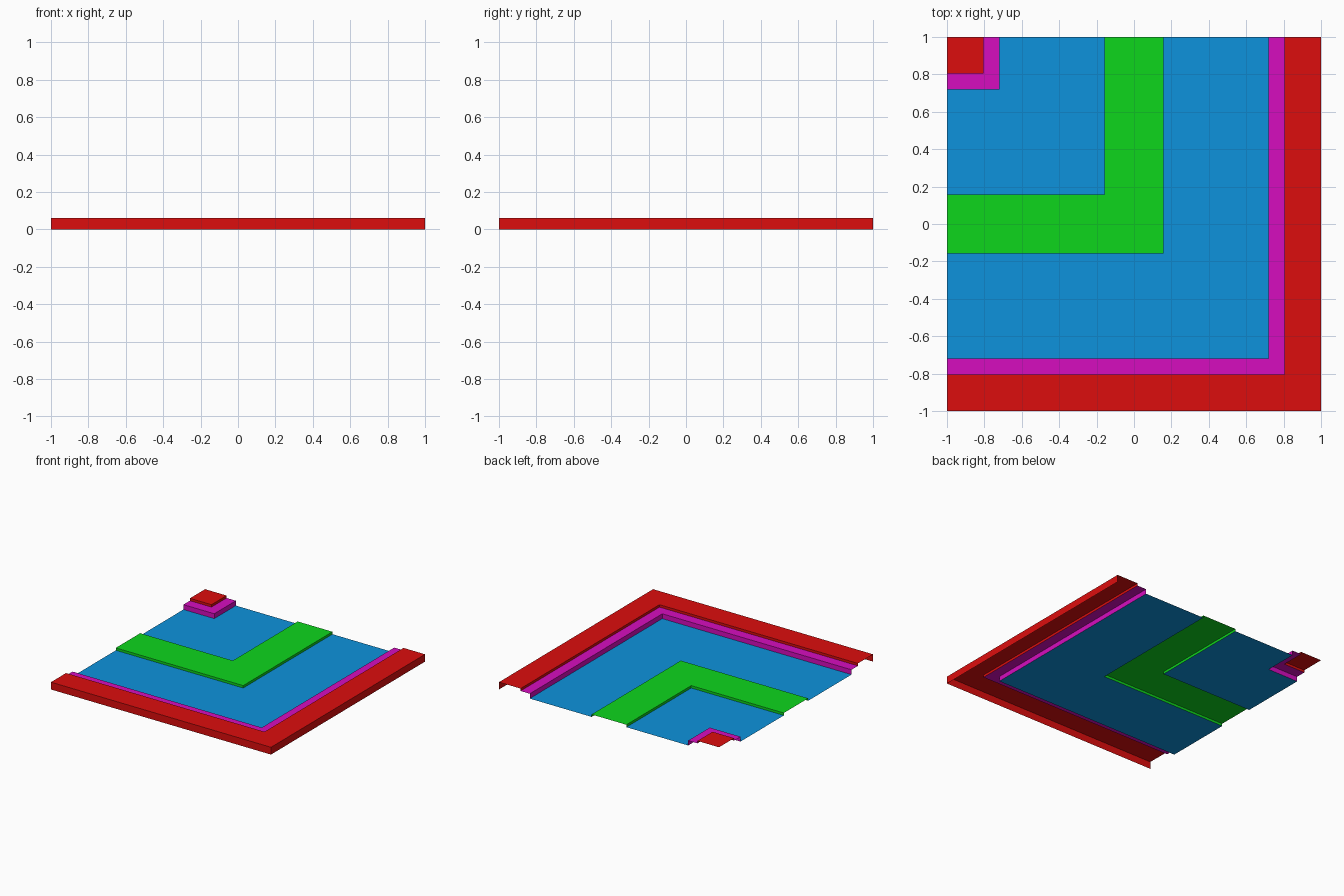
import bpy

if "Cube" in bpy.data.objects:
    bpy.data.objects.remove(bpy.data.objects["Cube"])

# Corner road tile: open sheet of nested L-shaped bands around the (-1, 1) corner
Z_ROAD, Z_LINE, Z_KERB, Z_WALK = 0.0, 0.02, 0.04, 0.06


def material(name, rgb):
    m = bpy.data.materials.new(name)
    m.diffuse_color = (*rgb, 1)
    m.use_nodes = True
    m.node_tree.nodes["Principled BSDF"].inputs["Base Color"].default_value = m.diffuse_color
    return m


RED = material("pavement_red", (0.72, 0.004, 0.004))
PINK = material("kerb_magenta", (0.67, 0.004, 0.52))
BLUE = material("road_blue", (0.004, 0.29, 0.72))
GREEN = material("line_green", (0.004, 0.67, 0.012))


def bend(c):
    """L-shaped path at offset c; collapses to the tile corner at c = -1."""
    return [(-1, -c), (c, -c), (c, 1)]


def band(name, mat, a, b, z, walls=()):
    """Flat L between offsets a and b, plus vertical walls (offset, low, high, faces_out)."""
    verts, faces = [], []
    inner = bend(a)[::-1] if a > -1 else [(-1, 1)]
    verts += [(x, y, z) for x, y in bend(b) + inner]
    if a > -1:
        faces += [(0, 1, 4, 5), (1, 2, 3, 4)]
    else:
        faces.append((0, 1, 2, 3))
    for c, low, high, out in walls:
        n = len(verts)
        verts += [(x, y, low) for x, y in bend(c)] + [(x, y, high) for x, y in bend(c)]
        for i in (n, n + 1):
            f = (i, i + 1, i + 4, i + 3)
            faces.append(f if out else f[::-1])
    me = bpy.data.meshes.new(name)
    me.from_pydata(verts, [], faces)
    me.materials.append(mat)
    bpy.context.collection.objects.link(bpy.data.objects.new(name, me))


# Inner corner pavement and its kerb
band("inner_pavement", RED, -1, -0.804, Z_WALK, [(-0.804, Z_KERB, Z_WALK, True)])
band("inner_kerb", PINK, -0.804, -0.72, Z_KERB, [(-0.72, Z_ROAD, Z_KERB, True)])

# Road lanes with the raised centre line
band("inner_lane", BLUE, -0.72, -0.158, Z_ROAD)
band("centre_line", GREEN, -0.158, 0.158, Z_LINE,
     [(-0.158, Z_ROAD, Z_LINE, False), (0.158, Z_ROAD, Z_LINE, True)])
band("outer_lane", BLUE, 0.158, 0.72, Z_ROAD)

# Outer kerb and pavement with the outside skirt
band("outer_kerb", PINK, 0.72, 0.804, Z_KERB, [(0.72, Z_ROAD, Z_KERB, False)])
band("outer_pavement", RED, 0.804, 1, Z_WALK,
     [(0.804, Z_KERB, Z_WALK, False), (1, 0, Z_WALK, True)])
